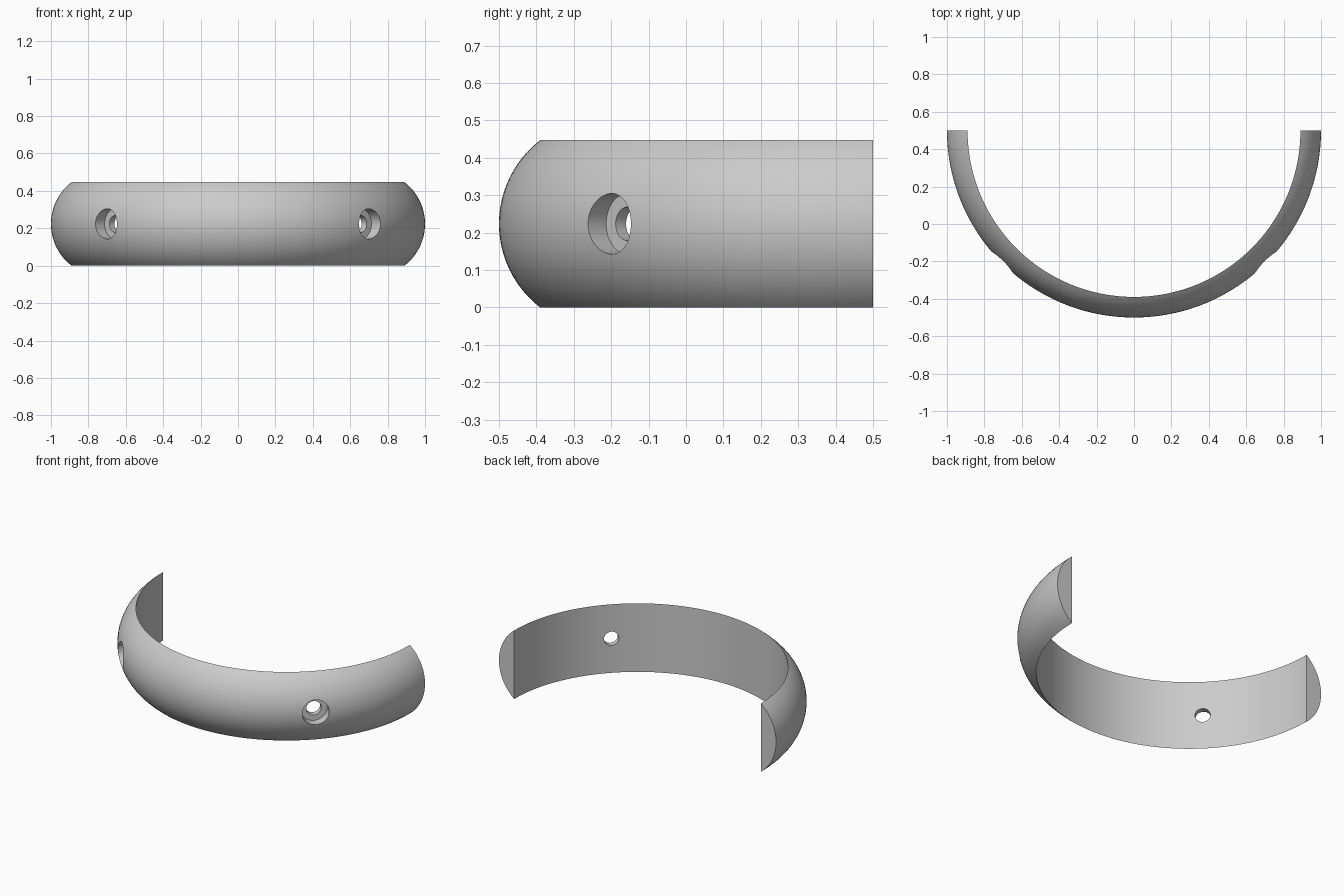
import bpy, bmesh, math
from mathutils import Vector, Matrix

HEIGHT = 0.447
INNER = 0.89            # radius of the plain inner wall
MID = HEIGHT / 2
SAG = 1 - INNER         # bulge of the outer wall
ARC_R = (MID ** 2 + SAG ** 2) / (2 * SAG)
CENTRE = Vector((0, 0.5, MID))

cube = bpy.data.objects.get("Cube")
if cube:
    bpy.data.objects.remove(cube, do_unlink=True)

grey = bpy.data.materials.new("light_grey")
grey.use_nodes = True
grey.diffuse_color = (0.6, 0.6, 0.6, 1)
grey.node_tree.nodes["Principled BSDF"].inputs["Base Color"].default_value = grey.diffuse_color


def make_object(name, bm):
    bmesh.ops.recalc_face_normals(bm, faces=bm.faces)
    mesh = bpy.data.meshes.new(name)
    bm.to_mesh(mesh)
    bm.free()
    mesh.materials.append(grey)
    obj = bpy.data.objects.new(name, mesh)
    bpy.context.collection.objects.link(obj)
    return obj


def hole_cutter(name, angle, radius, start, end):
    """Radial cylinder running from one distance off the axis to another."""
    out = Vector((math.cos(angle), math.sin(angle), 0))
    place = Matrix.Translation(CENTRE + out * (start + end) / 2)
    turn = out.to_track_quat('Z', 'Y').to_matrix().to_4x4()
    bm = bmesh.new()
    bmesh.ops.create_cone(bm, cap_ends=True, segments=48, radius1=radius,
                          radius2=radius, depth=end - start, matrix=place @ turn)
    obj = make_object(name, bm)
    obj.hide_render = True
    return obj


# Half ring: a circular-segment profile swept through half a turn
bm = bmesh.new()
half_angle = math.asin(MID / ARC_R)
steps = 24
profile = []
for i in range(steps + 1):
    a = half_angle * (2 * i / steps - 1)
    r = 1 - ARC_R + ARC_R * math.cos(a)
    profile.append(bm.verts.new((-r, CENTRE.y, MID + ARC_R * math.sin(a))))
section = bm.faces.new(profile)
bmesh.ops.spin(bm, geom=[section, *section.edges, *section.verts], cent=CENTRE,
               axis=(0, 0, 1), angle=math.pi, steps=96, use_duplicate=False)
bmesh.ops.remove_doubles(bm, verts=bm.verts, dist=1e-5)
if not any(abs(f.normal.y) > 0.99 and f.calc_center_median().x < -0.8
           and len(f.verts) > 4 for f in bm.faces):
    bmesh.ops.holes_fill(bm, edges=[e for e in bm.edges if e.is_boundary], sides=0)
ring = make_object("half_ring", bm)

# Counterbored screw holes at 45 degrees on each side
cutters = []
for side, angle in (("left", -math.pi / 4), ("right", -3 * math.pi / 4)):
    cutters.append(hole_cutter(side + "_counterbore", angle, 0.081, 0.928, 1.1))
    cutters.append(hole_cutter(side + "_screw_hole", angle, 0.045, 0.8, 1.0))

bpy.context.view_layer.objects.active = ring
for cutter in cutters:
    mod = ring.modifiers.new(cutter.name, 'BOOLEAN')
    mod.operation = 'DIFFERENCE'
    mod.solver = 'EXACT'
    mod.object = cutter
    bpy.ops.object.modifier_apply(modifier=mod.name)
for cutter in cutters:
    bpy.data.objects.remove(cutter, do_unlink=True)

# Smooth walls with crisp rims and hole edges
bpy.ops.object.select_all(action='DESELECT')
ring.select_set(True)
bpy.ops.object.shade_smooth_by_angle(angle=math.radians(30))
